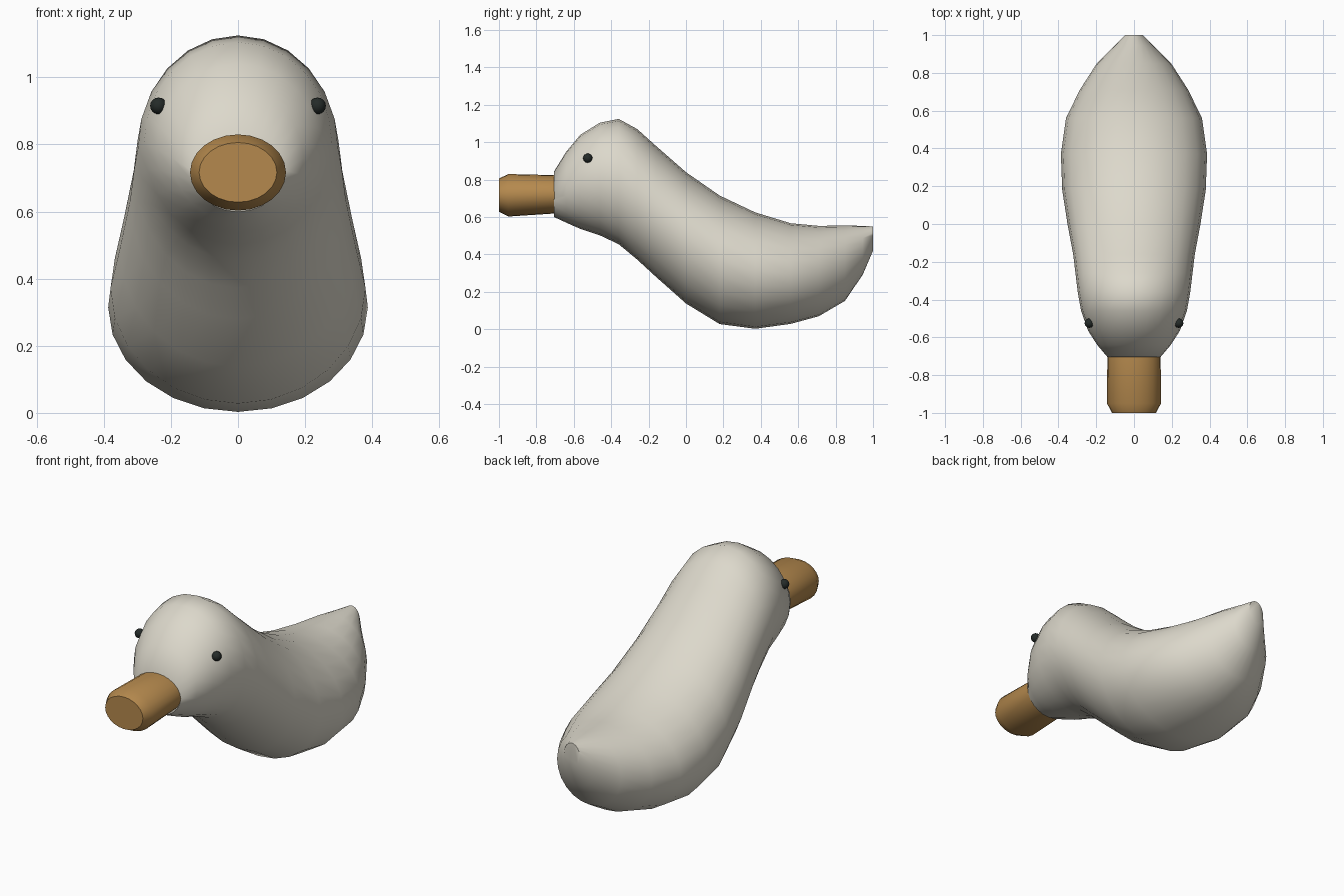
import bpy, bmesh, math

if "Cube" in bpy.data.objects:
    bpy.data.objects.remove(bpy.data.objects["Cube"])

SIDES = 24


def material(name, rgb):
    m = bpy.data.materials.new(name)
    m.diffuse_color = (*rgb, 1)
    m.use_nodes = True
    m.node_tree.nodes["Principled BSDF"].inputs["Base Color"].default_value = m.diffuse_color
    return m


cream = material("warm_white", (0.72, 0.69, 0.60))
orange = material("bill_orange", (0.46, 0.25, 0.075))
black = material("eye_black", (0.018, 0.024, 0.022))


def finish(bm, name, mat, angle=50):
    bmesh.ops.recalc_face_normals(bm, faces=bm.faces)
    me = bpy.data.meshes.new(name)
    bm.to_mesh(me)
    bm.free()
    me.materials.append(mat)
    ob = bpy.data.objects.new(name, me)
    bpy.context.collection.objects.link(ob)
    bpy.ops.object.select_all(action='DESELECT')
    ob.select_set(True)
    bpy.context.view_layer.objects.active = ob
    bpy.ops.object.shade_smooth_by_angle(angle=math.radians(angle))
    return ob


def loft(name, sections, mat, angle):
    """Skin elliptical cross-sections given as (y, bottom z, top z, half width)."""
    bm = bmesh.new()
    rings = []
    for y, lo, hi, w in sections:
        ring = []
        for i in range(SIDES):
            a = 2 * math.pi * i / SIDES
            ring.append(bm.verts.new((w * math.sin(a), y, (lo + hi) / 2 + (hi - lo) / 2 * math.cos(a))))
        rings.append(ring)
    for r, s in zip(rings, rings[1:]):
        for i in range(SIDES):
            j = (i + 1) % SIDES
            bm.faces.new((r[i], r[j], s[j], s[i]))
    bm.faces.new(rings[0])
    bm.faces.new(rings[-1])
    return finish(bm, name, mat, angle)


# Head, neck, body and tail in one skin
loft("body", [
    (-0.705, 0.600, 0.845, 0.140),
    (-0.64, 0.570, 0.950, 0.195),
    (-0.565, 0.537, 1.040, 0.243),
    (-0.46, 0.502, 1.105, 0.280),
    (-0.36, 0.455, 1.125, 0.298),
    (-0.26, 0.372, 1.070, 0.310),
    (-0.16, 0.280, 0.980, 0.322),
    (0.00, 0.138, 0.840, 0.352),
    (0.18, 0.028, 0.715, 0.380),
    (0.37, 0.003, 0.625, 0.387),
    (0.56, 0.029, 0.567, 0.360),
    (0.71, 0.070, 0.553, 0.287),
    (0.85, 0.152, 0.555, 0.197),
    (0.945, 0.292, 0.553, 0.102),
    (1.00, 0.420, 0.550, 0.048),
], cream, 50)

# Blunt bill with a chamfered tip
loft("bill", [
    (-1.00, 0.628, 0.806, 0.116),
    (-0.95, 0.603, 0.830, 0.143),
    (-0.69, 0.620, 0.824, 0.141),
], orange, 40)

# Bead eyes
for name, side in (("left_eye", 1), ("right_eye", -1)):
    bm = bmesh.new()
    bmesh.ops.create_uvsphere(bm, u_segments=12, v_segments=8, radius=0.025)
    ob = finish(bm, name, black, 60)
    ob.location = (side * 0.237, -0.525, 0.915)
